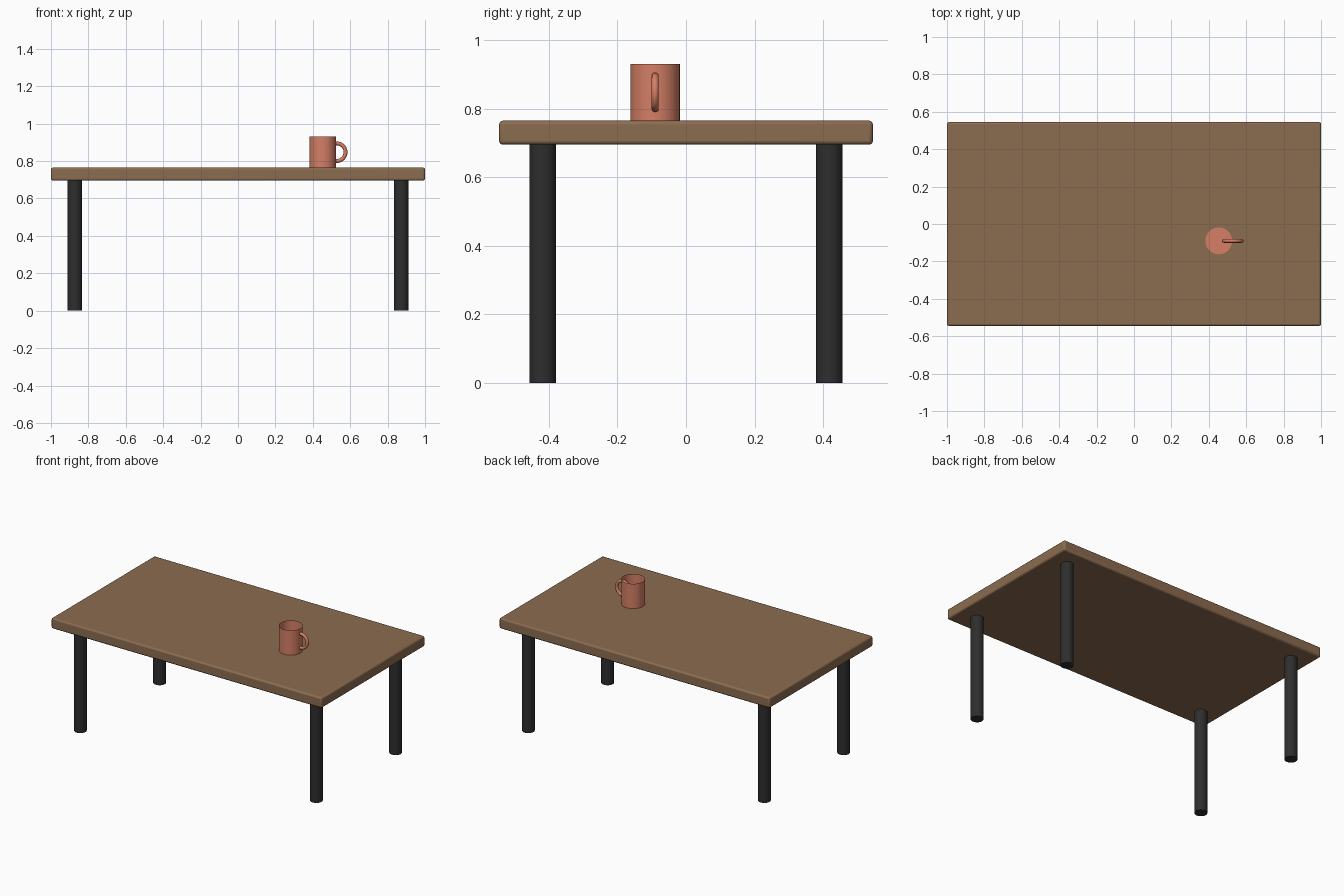
import bpy
import math

cube = bpy.data.objects.get("Cube")
if cube:
    bpy.data.objects.remove(cube, do_unlink=True)


def material(name, rgb):
    mat = bpy.data.materials.new(name)
    mat.use_nodes = True
    mat.diffuse_color = (*rgb, 1)
    mat.node_tree.nodes["Principled BSDF"].inputs["Base Color"].default_value = (*rgb, 1)
    return mat


def finish(name, mat):
    obj = bpy.context.object
    obj.name = name
    obj.data.materials.append(mat)
    return obj


def smooth(obj):
    bpy.ops.object.select_all(action='DESELECT')
    obj.select_set(True)
    bpy.context.view_layer.objects.active = obj
    bpy.ops.object.shade_smooth_by_angle(angle=math.radians(40))


wood = material("wood brown", (0.26, 0.15, 0.08))
metal = material("leg black", (0.027, 0.027, 0.027))
ceramic = material("mug terracotta", (0.66, 0.21, 0.13))

TOP, UNDER = 0.765, 0.695

# Tabletop with softly rounded edges
bpy.ops.mesh.primitive_cube_add(size=1, location=(0, 0, (TOP + UNDER) / 2))
table = finish("tabletop", wood)
table.scale = (2, 1.09, TOP - UNDER)
bpy.ops.object.transform_apply(location=False, rotation=False, scale=True)
bevel = table.modifiers.new("rounded edges", 'BEVEL')
bevel.width = 0.011
bevel.segments = 3
smooth(table)

# Four round legs
for x, side in ((1, "left"), (-1, "right")):
    for y, end in ((-1, "front"), (1, "back")):
        bpy.ops.mesh.primitive_cylinder_add(
            vertices=32, radius=0.039, depth=UNDER,
            location=(x * 0.872, y * 0.418, UNDER / 2))
        smooth(finish(f"{end}_{side}_leg", metal))

# Mug body: thin shell, closed at the bottom and open at the top
MUG_X, MUG_Y, MUG_R, MUG_H = 0.453, -0.09, 0.072, 0.165
bpy.ops.mesh.primitive_cylinder_add(
    vertices=32, radius=MUG_R, depth=MUG_H, end_fill_type='NOTHING',
    location=(MUG_X, MUG_Y, TOP + MUG_H / 2))
smooth(finish("mug_body", ceramic))
bpy.ops.mesh.primitive_circle_add(
    vertices=32, radius=MUG_R, fill_type='NGON', location=(MUG_X, MUG_Y, TOP + 0.002))
finish("mug_floor", ceramic)

# Ring handle passing through the mug wall
bpy.ops.mesh.primitive_torus_add(
    major_radius=0.047, minor_radius=0.0105, major_segments=32, minor_segments=12,
    location=(MUG_X + MUG_R + 0.003, MUG_Y, TOP + MUG_H / 2),
    rotation=(math.pi / 2, 0, 0))
smooth(finish("mug_handle", ceramic))
